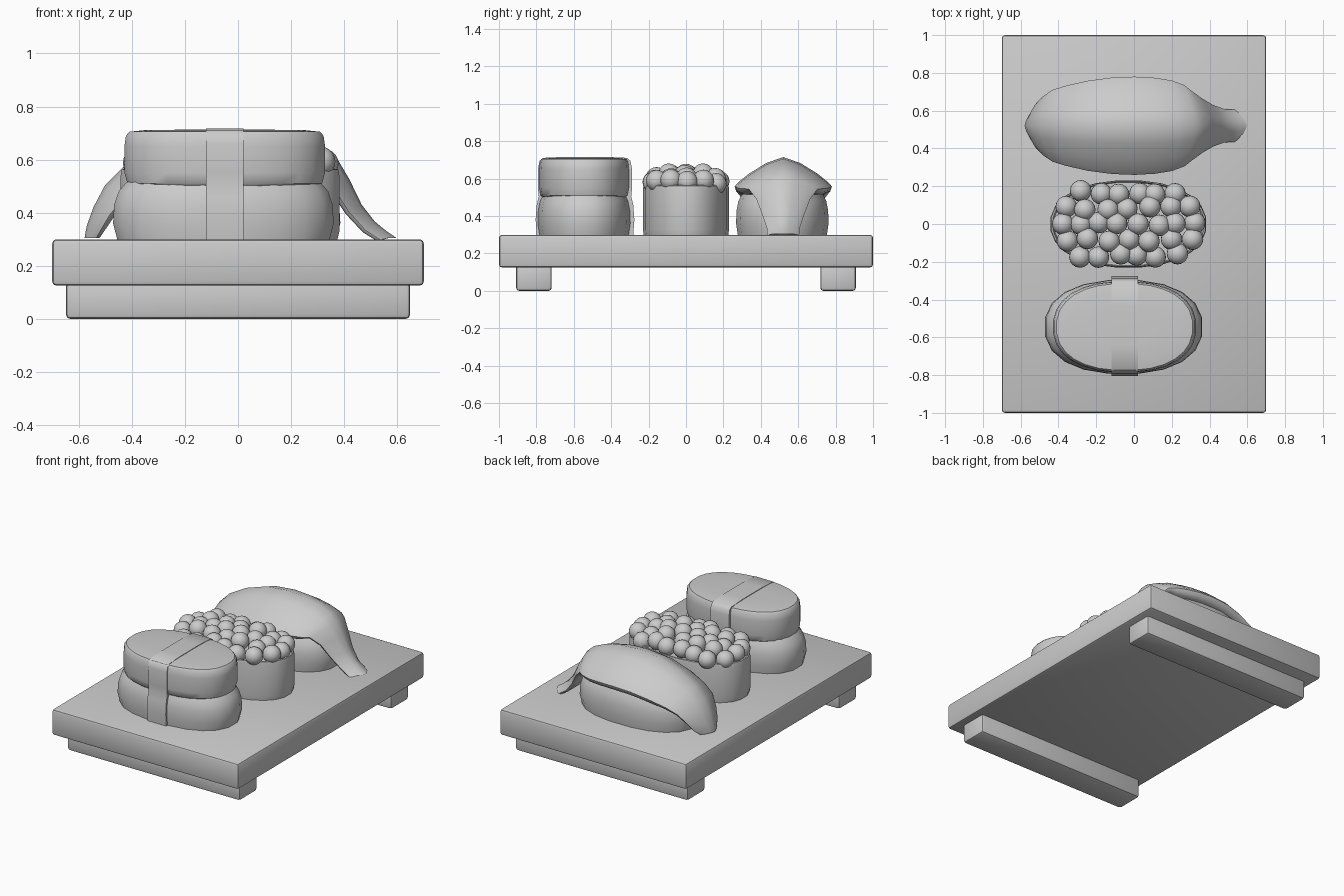
import bpy, bmesh, math, random
from mathutils import Vector

if "Cube" in bpy.data.objects:
    bpy.data.objects.remove(bpy.data.objects["Cube"])

random.seed(4)


def finish(name, bm, angle=40):
    bmesh.ops.recalc_face_normals(bm, faces=bm.faces)
    me = bpy.data.meshes.new(name)
    bm.to_mesh(me)
    bm.free()
    ob = bpy.data.objects.new(name, me)
    bpy.context.collection.objects.link(ob)
    bpy.ops.object.select_all(action='DESELECT')
    ob.select_set(True)
    bpy.context.view_layer.objects.active = ob
    bpy.ops.object.shade_smooth_by_angle(angle=math.radians(angle))
    return ob


def box(name, lo, hi, bevel=0.016):
    bm = bmesh.new()
    bmesh.ops.create_cube(bm, size=1)
    for v in bm.verts:
        v.co = [(a + b) / 2 + c * (b - a) for a, b, c in zip(lo, hi, v.co)]
    bmesh.ops.bevel(bm, geom=bm.edges[:], offset=bevel, segments=2,
                    profile=0.5, affect='EDGES')
    return finish(name, bm, 30)


def loft(name, rings, angle=40):
    bm = bmesh.new()
    loops = [[bm.verts.new(p) for p in r] for r in rings]
    n = len(loops[0])
    for a, b in zip(loops, loops[1:]):
        for i in range(n):
            j = (i + 1) % n
            bm.faces.new((a[i], a[j], b[j], b[i]))
    bm.faces.new(loops[0])
    bm.faces.new(loops[-1])
    return finish(name, bm, angle)


def oval_block(name, cx, cy, rx, ry, profile, n=20, power=2.3):
    # profile: (height, scale) pairs swept over a superellipse plan
    def plan(s, z):
        pts = []
        for i in range(n):
            t = 2 * math.pi * (i + 0.5) / n
            c, d = math.cos(t), math.sin(t)
            pts.append((cx + s * rx * math.copysign(abs(c) ** (2 / power), c),
                        cy + s * ry * math.copysign(abs(d) ** (2 / power), d), z))
        return pts
    return loft(name, [plan(s, z) for z, s in profile])


# Serving board and its two runners
box("board", (-0.7, -1, 0.125), (0.7, 1, 0.3))
for name, y in (("front_foot", -0.813), ("back_foot", 0.813)):
    box(name, (-0.648, y - 0.095, 0), (0.648, y + 0.095, 0.14))

# Front piece: rice, omelette slab and seaweed band
rice = [(0.295, 0.96), (0.36, 1), (0.43, 0.99), (0.48, 0.95), (0.515, 0.88), (0.525, 0.7)]
oval_block("front_rice", -0.055, -0.545, 0.42, 0.25, rice)
oval_block("omelette_slab", -0.05, -0.545, 0.38, 0.242,
           [(0.495, 0.9), (0.51, 0.97), (0.55, 1), (0.65, 1), (0.69, 0.985),
            (0.705, 0.95), (0.711, 0.8), (0.713, 0.4)], 28)
half = [(0.258, 0.3), (0.264, 0.38), (0.258, 0.46), (0.247, 0.505), (0.252, 0.55),
        (0.25, 0.66), (0.243, 0.695), (0.225, 0.711), (0.1, 0.717)]
outline = half + [(-y, z) for y, z in reversed(half)]
loft("seaweed_band", [[(x, -0.54 + y, z) for y, z in outline] for x in (-0.12, 0.02)])

# Middle piece: seaweed cup filled with roe
oval_block("seaweed_cup", -0.03, 0, 0.415, 0.232,
           [(0.295, 0.98), (0.33, 1), (0.54, 1), (0.562, 0.99), (0.565, 0.97),
            (0.54, 0.95)], 24, 2.2)
bm = bmesh.new()
for y, hw, count in ((-0.165, 0.25, 6), (-0.082, 0.33, 7), (0, 0.355, 8),
                     (0.082, 0.33, 7), (0.165, 0.25, 6)):
    for k in range(count):
        x = -hw + 2 * hw * k / (count - 1) + random.uniform(-0.012, 0.012)
        yy = y + random.uniform(-0.012, 0.012)
        rim = min(1, (x / 0.38) ** 2 + (yy / 0.2) ** 2)
        z = 0.582 + 0.045 * (1 - rim) + random.uniform(-0.012, 0.012)
        ball = bmesh.ops.create_uvsphere(bm, u_segments=16, v_segments=10, radius=0.057)
        bmesh.ops.translate(bm, verts=ball["verts"], vec=(x - 0.03, yy, z))
finish("roe", bm, 60)

# Back piece: rice under a draped, ridged shrimp with a narrow tail
oval_block("back_rice", -0.03, 0.515, 0.42, 0.25, rice)
# ridge x, ridge z, half width, ridge height above the rim
stations = [(-0.578, 0.305, 0.085, 0.045), (-0.57, 0.35, 0.12, 0.055),
            (-0.545, 0.42, 0.155, 0.068), (-0.5, 0.505, 0.19, 0.085),
            (-0.425, 0.58, 0.212, 0.11), (-0.3, 0.65, 0.238, 0.135),
            (-0.15, 0.7, 0.255, 0.152), (0, 0.715, 0.26, 0.157),
            (0.13, 0.706, 0.254, 0.152), (0.24, 0.683, 0.24, 0.14),
            (0.327, 0.645, 0.215, 0.115), (0.376, 0.6, 0.185, 0.09),
            (0.42, 0.525, 0.145, 0.068), (0.466, 0.43, 0.11, 0.055),
            (0.515, 0.367, 0.088, 0.048), (0.56, 0.33, 0.085, 0.04),
            (0.597, 0.305, 0.055, 0.03)]
side = [(0.35, 0.8), (0.7, 0.44), (0.92, 0.15), (1, 0), (0.97, -0.16), (0.85, -0.26)]
section = [(0, 1)] + side + [(0, -0.25)] + [(-v, w) for v, w in reversed(side)]
rings = []
for i, (x, z, hw, h) in enumerate(stations):
    a, b = stations[max(i - 1, 0)], stations[min(i + 1, len(stations) - 1)]
    d = Vector((b[0] - a[0], b[1] - a[1])).normalized()
    nx, nz = -d.y, d.x
    if i in (0, len(stations) - 1):
        nx, nz = math.copysign(1, nx), 0   # ends rest flat on the board
    rings.append([(x + (w - 1) * h * nx, 0.52 + v * hw, z + (w - 1) * h * nz)
                  for v, w in section])
loft("shrimp_topping", rings, 50)
